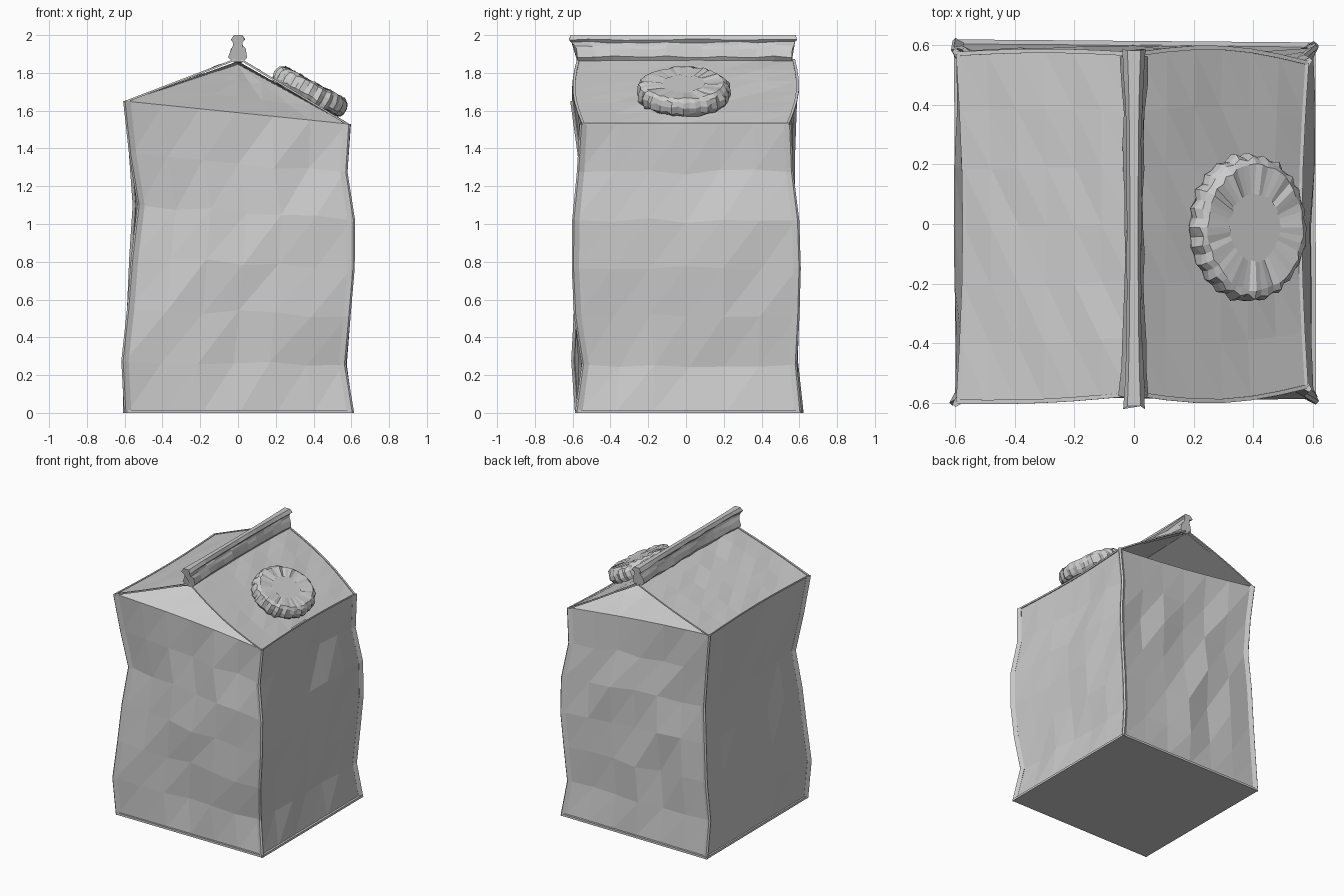
import bpy, bmesh, math, random
from mathutils import Vector

random.seed(4)
cube = bpy.data.objects.get("Cube")
if cube:
    bpy.data.objects.remove(cube, do_unlink=True)

# One plain card colour
card = bpy.data.materials.new("grey_card")
card.use_nodes = True
grey = (0.6, 0.6, 0.6, 1)
card.diffuse_color = grey
card.node_tree.nodes["Principled BSDF"].inputs["Base Color"].default_value = grey


def finish(name, bm, recalc=False):
    bmesh.ops.remove_doubles(bm, verts=bm.verts, dist=0.0005)
    if recalc:
        bmesh.ops.recalc_face_normals(bm, faces=bm.faces)
    mesh = bpy.data.meshes.new(name)
    bm.to_mesh(mesh)
    bm.free()
    mesh.materials.append(card)
    obj = bpy.data.objects.new(name, mesh)
    bpy.context.collection.objects.link(obj)
    return obj


def panel(name, point, nu, nv):
    """Crumpled card sheet: point(u, v, inside) sampled on a grid of triangles."""
    bm = bmesh.new()
    g = [[bm.verts.new(point(i / nu, j / nv, 0 < i < nu and 0 < j < nv))
          for i in range(nu + 1)] for j in range(nv + 1)]
    for j in range(nv):
        for i in range(nu):
            a, b, c, d = g[j][i], g[j][i + 1], g[j + 1][i + 1], g[j + 1][i]
            bm.faces.new((a, b, c))
            bm.faces.new((a, c, d))
    return finish(name, bm)


def sweep(name, rings):
    """Skin a list of equal rings and close both ends."""
    bm = bmesh.new()
    vr = [[bm.verts.new(p) for p in r] for r in rings]
    n = len(vr[0])
    for a, b in zip(vr, vr[1:]):
        for i in range(n):
            k = (i + 1) % n
            bm.faces.new((a[i], a[k], b[k], b[i]))
    bm.faces.new(vr[0][::-1])
    bm.faces.new(vr[-1])
    return finish(name, bm, True)


def strip(name, points, across, up, w, h):
    """Thin folded seam following a path."""
    a, b = Vector(across).normalized() * w, Vector(up).normalized() * h
    return sweep(name, [[p - a - b, p + a - b, p + a + b, p - a + b] for p in points])


# Wavy outlines of the box corners, from the floor to the eaves
CORNER_X = {(1, -1): (.597, .555, .578, .6, .602, .562, .578),
            (-1, -1): (-.585, -.6, -.57, -.548, -.515, -.56, -.59),
            (1, 1): (.594, .558, .578, .6, .6, .562, .58),
            (-1, 1): (-.59, -.595, -.57, -.558, -.54, -.56, -.59)}
CORNER_Y = {(1, -1): (-.57, -.535, -.575, -.587, -.585, -.56, -.545),
            (-1, -1): (-.57, -.59, -.575, -.555, -.525, -.557, -.595),
            (1, 1): (.595, .57, .583, .59, .582, .55, .54),
            (-1, 1): (.605, .575, .58, .575, .56, .56, .57)}
EAVE = {-1: 1.65, 1: 1.53}
RIDGE = 1.87
ROWS = 6
SIDE_NAME = {-1: "right", 1: "left"}
END_NAME = {-1: "front", 1: "back"}


def corner(sx, sy, k):
    return Vector((CORNER_X[sx, sy][k], CORNER_Y[sx, sy][k], EAVE[sx] * k / ROWS))


def sag(out, u):
    """Inward bow of an eave, strongest halfway along."""
    return Vector(out) * -.022 * math.sin(math.pi * u)


def wall(name, a, b, out, rough):
    def point(u, v, inside):
        k = round(v * ROWS)
        p = corner(*a, k).lerp(corner(*b, k), u) + sag(out, u) * v ** 4
        if inside:
            p += Vector(out) * random.uniform(-rough, rough)
            p.z += random.uniform(-.015, .015)
        return p
    panel(name, point, 6, ROWS)


# Four walls
wall("front_wall", (-1, -1), (1, -1), (0, -1, 0), .02)
wall("back_wall", (1, 1), (-1, 1), (0, 1, 0), .02)
wall("left_wall", (1, -1), (1, 1), (1, 0, 0), .01)
wall("right_wall", (-1, 1), (-1, -1), (-1, 0, 0), .01)


# Roof slopes, creased from the ridge middle to the eave corners
def verge(sx, sy, v):
    end = Vector((sx * .015, sy * .57, RIDGE))
    p = corner(sx, sy, ROWS).lerp(end, v)
    bulge = .035 if sx > 0 else .01
    p.y += sy * bulge * math.sin(math.pi * v)
    return p


def roof(sx):
    normal = Vector((sx * (RIDGE - EAVE[sx]), 0, .58)).normalized()

    def point(u, v, inside):
        p = verge(sx, -sx, v).lerp(verge(sx, sx, v), u)
        p += sag((sx, 0, 0), u) * (1 - v)
        if inside:
            crease = abs(abs(2 * u - 1) - (1 - v))
            p += normal * (.008 * crease + random.uniform(-.006, .006))
        return p
    panel(SIDE_NAME[sx] + "_roof", point, 6, 6)


for sx in (-1, 1):
    roof(sx)

# Gable ends folded inwards under the roof
for sy in (-1, 1):
    name = END_NAME[sy]
    apex = Vector((0, sy * .03, 1.845))
    tip = Vector((0, sy * .565, 1.862))
    first, last = corner(-1, sy, ROWS), corner(1, sy, ROWS)

    def fold(u, v, inside):
        p = (first.lerp(last, u) + sag((0, sy, 0), u)).lerp(apex, v)
        if inside:
            p.z += random.uniform(-.014, .002)
        return p
    obj = panel(name + "_gable_fold", fold, 6, 3)
    bm = bmesh.new()
    for end in (first, last):
        bm.faces.new([bm.verts.new(p) for p in (end, tip, apex)])
    finish(name + "_gable_tucks", bm)
    # Make the fold face upwards
    if obj.data.polygons[0].normal.z < 0:
        obj.data.flip_normals()

# Pinched seams up the corners and along the roof edges
for sx in (-1, 1):
    for sy in (-1, 1):
        label = f"{END_NAME[sy]}_{SIDE_NAME[sx]}"
        d, t = Vector((sx, sy, 0)) * .013, Vector((-sy, sx, 0)) * .012
        sweep(label + "_corner_seam",
              [[p + t - d * .7, p + t * .4 + d, p - t * .4 + d, p - t - d * .7]
               for p in (corner(sx, sy, k) for k in range(ROWS + 1))])
        strip(label + "_verge_seam", [verge(sx, sy, k / 6) for k in range(7)],
              (0, 1, 0), (sx * .4, 0, 1), .007, .005)
    eave = [corner(sx, -1, ROWS).lerp(corner(sx, 1, ROWS), k / 6) + sag((sx, 0, 0), k / 6)
            for k in range(7)]
    strip(SIDE_NAME[sx] + "_eave_seam", eave, (1, 0, 0), (0, 0, 1), .006, .006)

# Base sheet with a thin lip
base = [corner(*c, 0) for c in ((-1, -1), (1, -1), (1, 1), (-1, 1))]
sweep("base", [[Vector((p.x * 1.022, p.y * 1.022, z)) for p in base] for z in (0, .016)])

# Crimped ridge: half width, height, and reach past each end
CRIMP = ((.02, 1.855, 0), (.046, 1.885, 0), (.034, 1.925, .005), (.024, 1.945, .015),
         (.02, 1.962, .03), (.034, 1.975, .045), (.02, 2.0, .035))
rings = []
STEPS = 12
for k in range(STEPS + 1):
    f = k / STEPS
    pinch = .7 + .4 * abs(2 * f - 1) ** 3
    ring = []
    for s, rows in ((1, CRIMP), (-1, CRIMP[::-1])):
        for w, z, reach in rows:
            y = -.575 - reach + f * (1.135 + 1.6 * reach)
            wobble = 0 if z > 1.99 else random.uniform(-.005, .005)
            ring.append(Vector((s * w * pinch + wobble * .8, y, z + wobble)))
    rings.append(ring)
sweep("ridge_crimp", rings)

# Crumpled, ribbed screw cap on the left slope
down = Vector((.88, 0, -.475)).normalized()
normal = Vector((-down.z, 0, down.x))
centre = Vector((.37, -.012, 1.678))
TEETH = 24
rings = []
for r, h, rib in ((.93, -.02, .02), (1, .005, .04), (1, .04, .05), (.95, .066, .04),
                  (.84, .08, 0), (.45, .075, 0)):
    ring = []
    for i in range(TEETH * 2):
        a = math.pi * i / TEETH
        rr = r - rib * (i % 2) + random.uniform(-.02, .02)
        ring.append(centre + down * (.215 * rr * math.cos(a))
                    + Vector((0, .25 * rr * math.sin(a), 0))
                    + normal * (h + random.uniform(-.007, .007)))
    rings.append(ring)
sweep("cap", rings)
